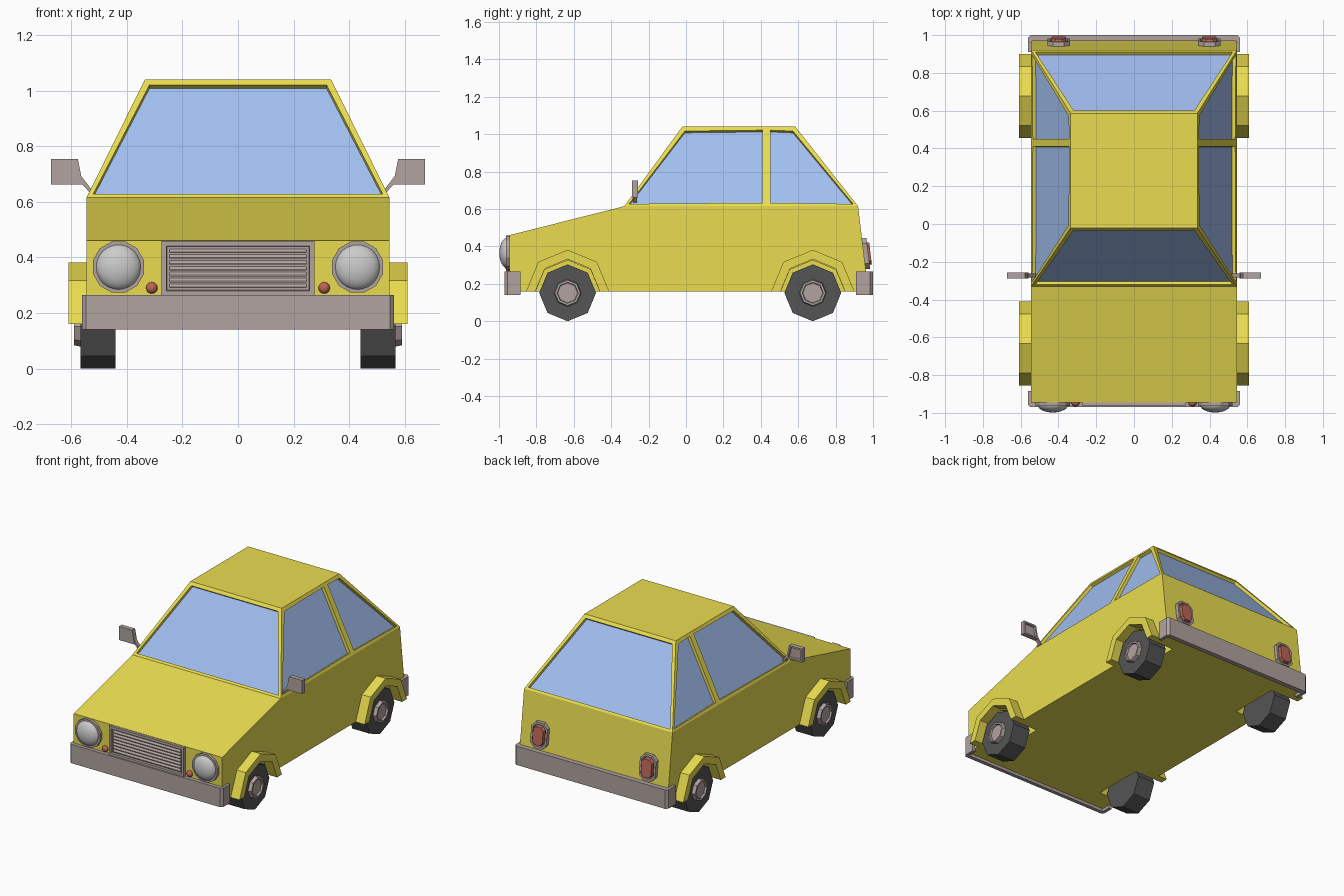
import bpy, bmesh
from math import cos, sin, pi
from mathutils import Matrix

if "Cube" in bpy.data.objects:
    bpy.data.objects.remove(bpy.data.objects["Cube"])


def material(name, rgb):
    m = bpy.data.materials.new(name)
    m.diffuse_color = (*rgb, 1)
    m.use_nodes = True
    m.node_tree.nodes["Principled BSDF"].inputs["Base Color"].default_value = m.diffuse_color
    return m


PAINT = material("yellow_paint", (0.82, 0.72, 0.08))
GLASS = material("blue_glass", (0.36, 0.52, 0.88))
TRIM = material("warm_grey_trim", (0.44, 0.37, 0.35))
RUBBER = material("rubber", (0.09, 0.09, 0.09))
LENS = material("lamp_lens", (0.55, 0.55, 0.55))
RED = material("red_lens", (0.5, 0.13, 0.09))


def finish(name, bm, mats, mirror=False):
    me = bpy.data.meshes.new(name)
    bmesh.ops.recalc_face_normals(bm, faces=bm.faces)
    bm.to_mesh(me)
    bm.free()
    for m in mats:
        me.materials.append(m)
    ob = bpy.data.objects.new(name, me)
    bpy.context.collection.objects.link(ob)
    if mirror:
        ob.modifiers.new("mirror", 'MIRROR')
    return ob


def prism(name, pts, axis, a, b, mat, mirror=False, rim=None, taper=1.0, lean=None):
    """Extrude a 2D outline along an axis from a to b; rim=(width, depth) recesses the b cap."""
    put = {'X': lambda p, d: (d, p[0], p[1]),
           'Y': lambda p, d: (p[0], d, p[1]),
           'Z': lambda p, d: (p[0], p[1], d)}[axis]
    n = len(pts)
    cx, cy = sum(p[0] for p in pts) / n, sum(p[1] for p in pts) / n
    bm = bmesh.new()
    lo = [bm.verts.new(put(p, a)) for p in pts]
    hi = [bm.verts.new(put((cx + (p[0] - cx) * taper, cy + (p[1] - cy) * taper), b)) for p in pts]
    bm.faces.new(lo)
    cap = bm.faces.new(hi)
    for i in range(n):
        j = (i + 1) % n
        bm.faces.new((lo[i], lo[j], hi[j], hi[i]))
    bmesh.ops.recalc_face_normals(bm, faces=bm.faces)
    if rim:
        bmesh.ops.inset_individual(bm, faces=[cap], thickness=rim[0], depth=0)
        bmesh.ops.inset_individual(bm, faces=[cap], thickness=0.003, depth=-rim[1])
    if lean:
        for v in bm.verts:
            v.co.y += lean(v.co.z)
    return finish(name, bm, [mat], mirror)


def ring(c, r, n, start=0.0, sweep=2 * pi, count=None):
    return [(c[0] + r * cos(start + sweep * i / n), c[1] + r * sin(start + sweep * i / n))
            for i in range(count or n)]


def rect(x0, x1, z0, z1, c=0.0):
    if not c:
        return [(x0, z0), (x1, z0), (x1, z1), (x0, z1)]
    return [(x0 + c, z0), (x1 - c, z0), (x1, z0 + c), (x1, z1 - c),
            (x1 - c, z1), (x0 + c, z1), (x0, z1 - c), (x0, z0 + c)]


def ball(name, c, s, mat, seg=24):
    bm = bmesh.new()
    bmesh.ops.create_uvsphere(bm, u_segments=seg, v_segments=seg // 2, radius=1,
                              matrix=Matrix.Translation(c) @ Matrix.Diagonal((*s, 1)))
    for f in bm.faces:
        f.smooth = True
    return finish(name, bm, [mat], True)


# Body shell: hull outline plus tapered cabin
hull = [(-0.945, 0.16), (-0.945, 0.46), (-0.33, 0.615), (0.92, 0.615), (0.975, 0.16)]
bm = bmesh.new()
L, R = ([bm.verts.new((s * 0.545, y, z)) for y, z in hull] for s in (-1, 1))
TL, TR = ([bm.verts.new((s * 0.335, y, 1.04)) for y in (-0.02, 0.585)] for s in (-1, 1))
for S, T in ((L, TL), (R, TR)):
    bm.faces.new(S)
    bm.faces.new((S[2], S[3], T[1], T[0]))
for i, j in ((0, 1), (1, 2), (3, 4), (4, 0)):
    bm.faces.new((L[i], L[j], R[j], R[i]))
bm.faces.new((L[2], R[2], TR[0], TL[0]))
bm.faces.new((L[3], R[3], TR[1], TL[1]))
bm.faces.new((TL[0], TR[0], TR[1], TL[1]))
# Door pillar split, then recessed windows
bmesh.ops.bisect_plane(bm, geom=bm.verts[:] + bm.edges[:] + bm.faces[:], dist=1e-5,
                       plane_co=(0, 0.43, 0), plane_no=(0, 1, 0))
bmesh.ops.recalc_face_normals(bm, faces=bm.faces)
bm.normal_update()
panes = [f for f in bm.faces if f.calc_center_median().z > 0.7 and f.normal.z < 0.95]
bmesh.ops.inset_individual(bm, faces=panes, thickness=0.029, depth=0)
bmesh.ops.inset_individual(bm, faces=panes, thickness=0.001, depth=-0.02)
for f in panes:
    f.material_index = 1
body = finish("body", bm, [PAINT, GLASS])

# Wheels, arches and wheel wells
for end, y in (("front", -0.633), ("rear", 0.678)):
    c = (y, 0.152)
    well = prism(end + "_well_cutter", ring(c, 0.174, 8), 'X', 0.40, 0.70, PAINT, True)
    well.hide_render = True
    well.hide_viewport = True
    cut = body.modifiers.new(end + "_wells", 'BOOLEAN')
    cut.object, cut.operation, cut.solver = well, 'DIFFERENCE', 'EXACT'
    a = (y, 0.16)
    arch = ring(a, 0.222, 4, 0, pi, 5) + ring(a, 0.172, 4, 0, pi, 5)[::-1]
    prism(end + "_wheel_arch", arch, 'X', 0.52, 0.61, PAINT, True)
    prism(end + "_tyre", ring(c, 0.152, 8), 'X', 0.44, 0.567, RUBBER, True)
    prism(end + "_hub", ring(c, 0.076, 8), 'X', 0.55, 0.59, TRIM, True, rim=(0.012, 0.012), taper=0.9)

# Wrap-around bumpers
for name, s, y0, y1, yi in (("front_bumper", -1, 0.885, 0.97, 0.945), ("rear_bumper", 1, 0.91, 1.0, 0.968)):
    half = [(0.562, y0), (0.562, y1 - 0.015), (0.547, y1)]
    outer = half + [(-x, y) for x, y in half[::-1]]
    inner = [(-0.54, y0), (-0.54, yi), (0.54, yi), (0.54, y0)]
    prism(name, [(x, s * y) for x, y in outer + inner], 'Z', 0.14, 0.265, TRIM)

# Grille with louvres
prism("grille_frame", rect(-0.275, 0.275, 0.262, 0.458), 'Y', -0.93, -0.962, TRIM, rim=(0.025, 0.013))
for i in range(7):
    z = 0.289 + i * 0.021
    prism("grille_slat", [(-0.947, z), (-0.958, z), (-0.958, z + 0.005), (-0.947, z + 0.018)],
          'X', -0.246, 0.246, TRIM)

# Headlights and small front lamps
prism("headlight_ring", ring((0.43, 0.365), 0.095, 12, pi / 12), 'Y', -0.93, -0.963, TRIM, True)
ball("headlight_lens", (0.43, -0.955, 0.365), (0.082, 0.043, 0.082), LENS)
ball("front_marker_lamp", (0.31, -0.948, 0.29), (0.021, 0.018, 0.021), RED, 12)

# Tail lights leaning with the rear panel
lean = lambda z: 0.92 + (0.615 - z) * 0.055 / 0.455
prism("tail_light_frame", rect(0.34, 0.458, 0.28, 0.445, 0.03), 'Y', -0.01, 0.024, TRIM, True,
      rim=(0.014, 0.01), lean=lean)
prism("tail_light_lens", rect(0.357, 0.441, 0.297, 0.428, 0.022), 'Y', 0.0, 0.036, RED, True,
      taper=0.88, lean=lean)

# Door mirrors
prism("mirror_housing", [(0.558, 0.663), (0.672, 0.663), (0.672, 0.753), (0.576, 0.753)], 'Y',
      -0.288, -0.257, TRIM, True, rim=(0.015, 0.012))
prism("mirror_stalk", [(0.52, 0.635), (0.535, 0.635), (0.565, 0.668), (0.562, 0.69)], 'Y',
      -0.284, -0.262, TRIM, True)
